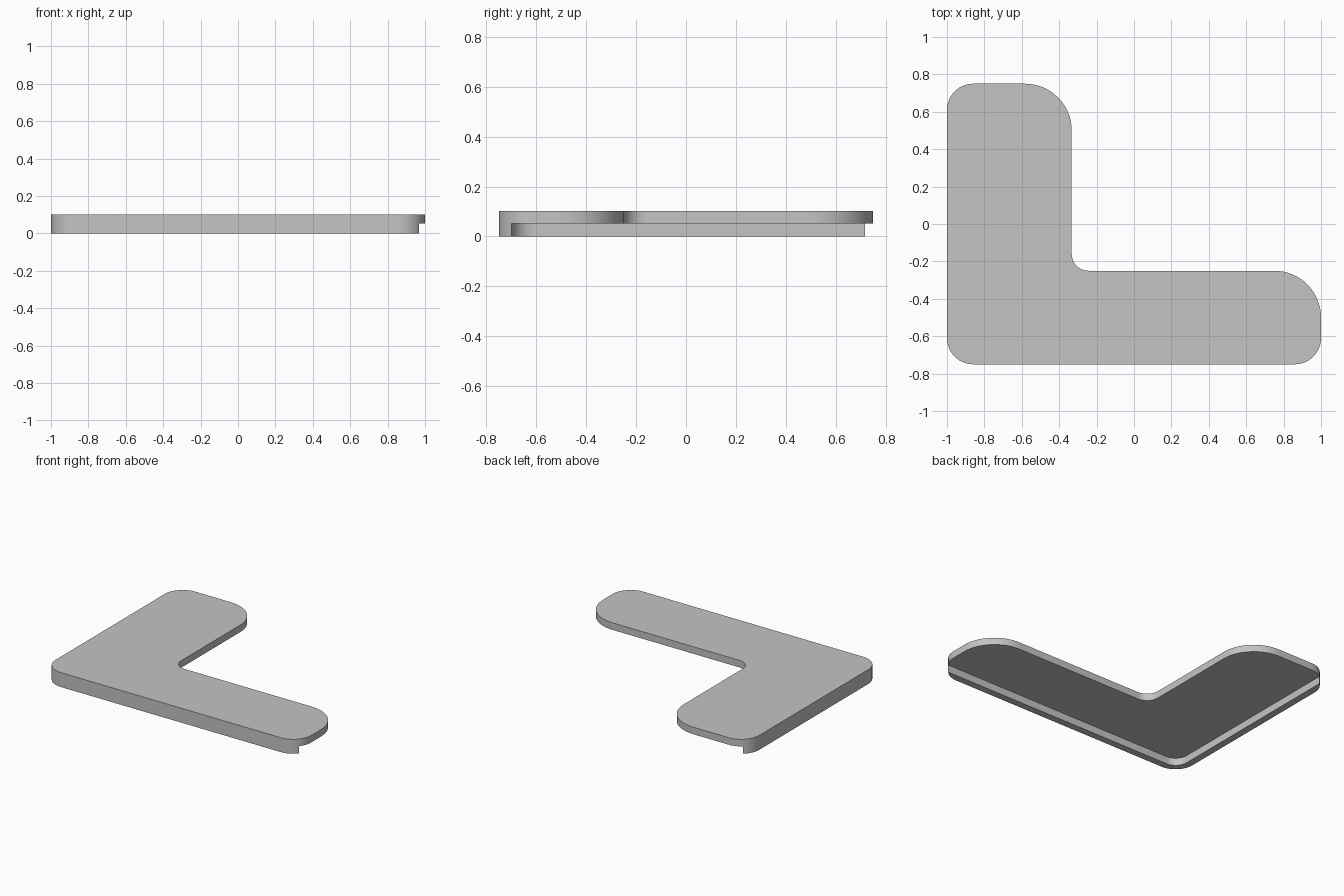
import bpy
import bmesh
from math import cos, sin, radians

if "Cube" in bpy.data.objects:
    bpy.data.objects.remove(bpy.data.objects["Cube"], do_unlink=True)

HEIGHT = 0.102      # full height including the rim
LEDGE = 0.052       # underside of the plate
WALL = 0.05         # rim thickness
HX, HY = 1.0, 0.75  # half extents
R, R_BIG, R_IN = 0.14, 0.25, 0.09
ARM_X, ARM_Y = -0.333, -0.25   # inner edges of the two arms

grey = bpy.data.materials.new("plain grey")
grey.use_nodes = True
grey.diffuse_color = (0.55, 0.55, 0.55, 1)
grey.node_tree.nodes["Principled BSDF"].inputs["Base Color"].default_value = grey.diffuse_color


def arc(cx, cy, r, start, end, steps=16):
    """Points along an arc, angles in degrees."""
    angles = [radians(start + (end - start) * i / steps) for i in range(steps + 1)]
    return [(cx + r * cos(a), cy + r * sin(a)) for a in angles]


def prism(name, outline, z0, z1):
    """Extrude a flat outline into a closed solid."""
    bm = bmesh.new()
    base = bm.faces.new([bm.verts.new((x, y, z0)) for x, y in outline])
    top = bmesh.ops.extrude_face_region(bm, geom=[base])["geom"]
    verts = [v for v in top if isinstance(v, bmesh.types.BMVert)]
    bmesh.ops.translate(bm, verts=verts, vec=(0, 0, z1 - z0))
    bmesh.ops.recalc_face_normals(bm, faces=bm.faces)
    mesh = bpy.data.meshes.new(name)
    bm.to_mesh(mesh)
    bm.free()
    mesh.materials.append(grey)
    obj = bpy.data.objects.new(name, mesh)
    bpy.context.collection.objects.link(obj)
    return obj


# L-shaped plate with rounded corners, counter-clockwise
outline = (arc(-HX + R, -HY + R, R, 180, 270)
           + arc(HX - R, -HY + R, R, 270, 360)
           + arc(HX - R_BIG, ARM_Y - R_BIG, R_BIG, 0, 90)
           + arc(ARM_X + R_IN, ARM_Y + R_IN, R_IN, 270, 180)
           + arc(ARM_X - R_BIG, HY - R_BIG, R_BIG, 0, 90)
           + arc(-HX + R, HY - R, R, 90, 180))
plate = prism("corner_plate", outline, 0, HEIGHT)

# Recess below the plate, leaving a rim on the front and right-hand edges
recess_outline = (arc(-HX + R, -HY + R, R - WALL, 180, 270)
                  + [(1.5, -HY + WALL), (1.5, 1.5), (-HX + WALL, 1.5)])
recess = prism("recess_cutter", recess_outline, -0.5, LEDGE)
recess.hide_render = True

cut = plate.modifiers.new("recess", "BOOLEAN")
cut.operation = "DIFFERENCE"
cut.solver = "EXACT"
cut.object = recess

bpy.ops.object.select_all(action="DESELECT")
plate.select_set(True)
bpy.context.view_layer.objects.active = plate
bpy.ops.object.modifier_apply(modifier=cut.name)
bpy.data.objects.remove(recess, do_unlink=True)

# Smooth corners, crisp rims
bpy.ops.object.shade_smooth_by_angle(angle=radians(30))
